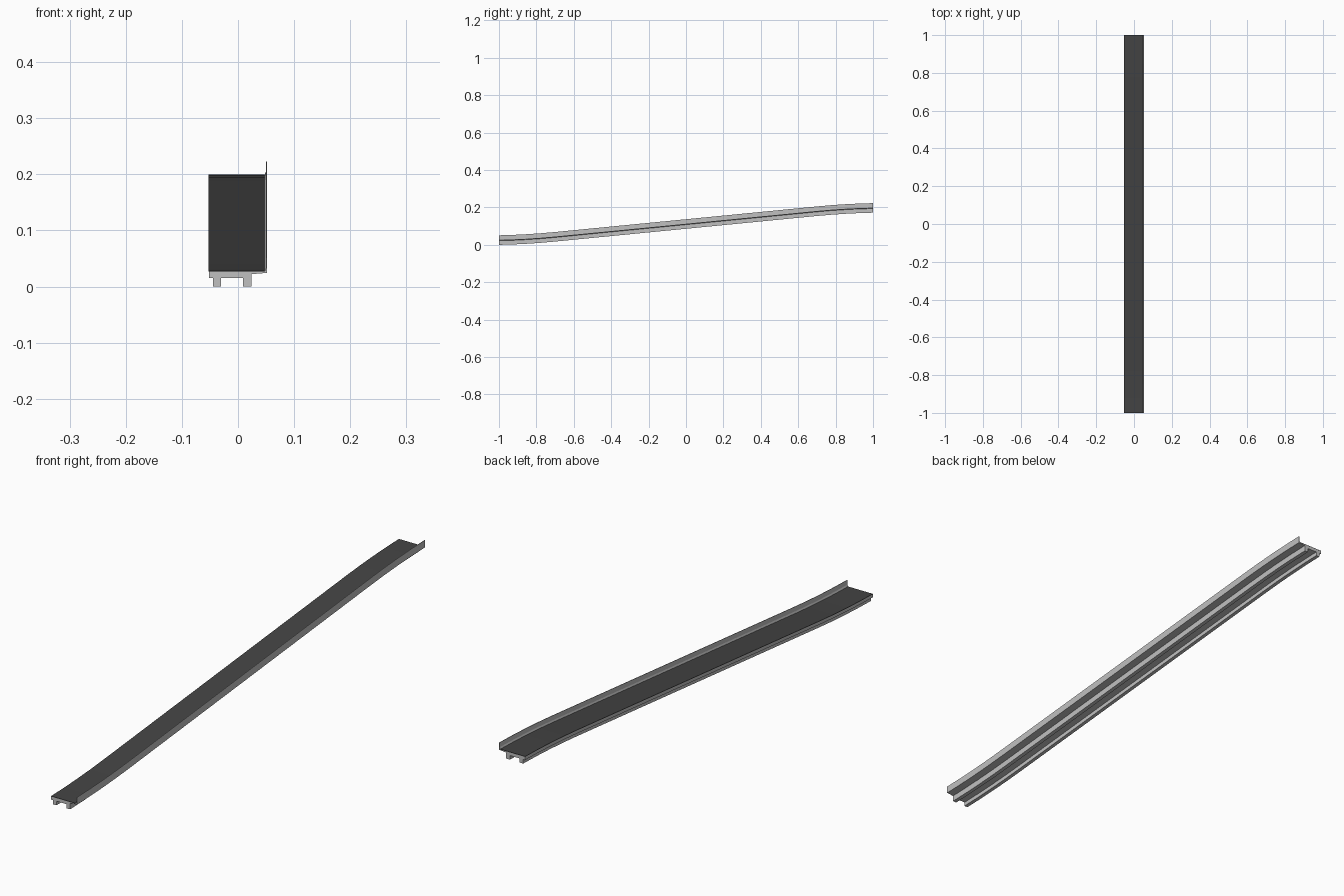
import bpy, bmesh

if "Cube" in bpy.data.objects:
    bpy.data.objects.remove(bpy.data.objects["Cube"])

def material(name, v):
    m = bpy.data.materials.new(name)
    m.diffuse_color = (v, v, v, 1)
    m.use_nodes = True
    m.node_tree.nodes["Principled BSDF"].inputs["Base Color"].default_value = m.diffuse_color
    return m

light = material("light grey metal", 0.53)
dark = material("dark rubber", 0.058)

# Side path: gentle start, straight climb, gentle levelling out
RISE, EASE, FLAT = 0.172, 0.3, 0.02
SLOPE = (RISE - EASE * FLAT) / (2 - EASE)

def height(y):
    if y > 0:
        return RISE - height(-y) if y < 1 else RISE
    d = min(y + 1, EASE)
    z = FLAT * d + (SLOPE - FLAT) * d * d / (2 * EASE)
    return z + SLOPE * max(0, y + 1 - EASE)

half = [-1 + EASE * i / 4 for i in range(5)]
stations = half + [-y for y in reversed(half)]

def sweep(name, profile, mat):
    bm = bmesh.new()
    rings = [[bm.verts.new((x, y, z + height(y))) for x, z in profile] for y in stations]
    n = len(profile)
    for a, b in zip(rings, rings[1:]):
        for i in range(n):
            j = (i + 1) % n
            bm.faces.new((a[i], a[j], b[j], b[i]))
    bm.faces.new(rings[0])
    bm.faces.new(rings[-1][::-1])
    bmesh.ops.recalc_face_normals(bm, faces=bm.faces)
    me = bpy.data.meshes.new(name)
    bm.to_mesh(me)
    bm.free()
    me.materials.append(mat)
    ob = bpy.data.objects.new(name, me)
    bpy.context.collection.objects.link(ob)
    return ob

# Frame: deck with two runner ribs below and a thin side wall on the right
frame = [(-0.052, 0.015), (-0.0445, 0.015), (-0.0445, 0), (-0.0305, 0), (-0.0305, 0.015),
         (0.009, 0.015), (0.009, 0), (0.024, 0), (0.024, 0.022), (0.052, 0.0245),
         (0.052, 0.051), (0.0503, 0.051), (0.0503, 0.034), (0.047, 0.0265), (-0.052, 0.0265)]
sweep("ramp_frame", frame, light)

# Thin dark walking surface on top of the deck
sweep("ramp_surface", [(-0.0523, 0.0266), (0.0475, 0.0266), (0.0475, 0.028), (-0.0523, 0.028)], dark)
